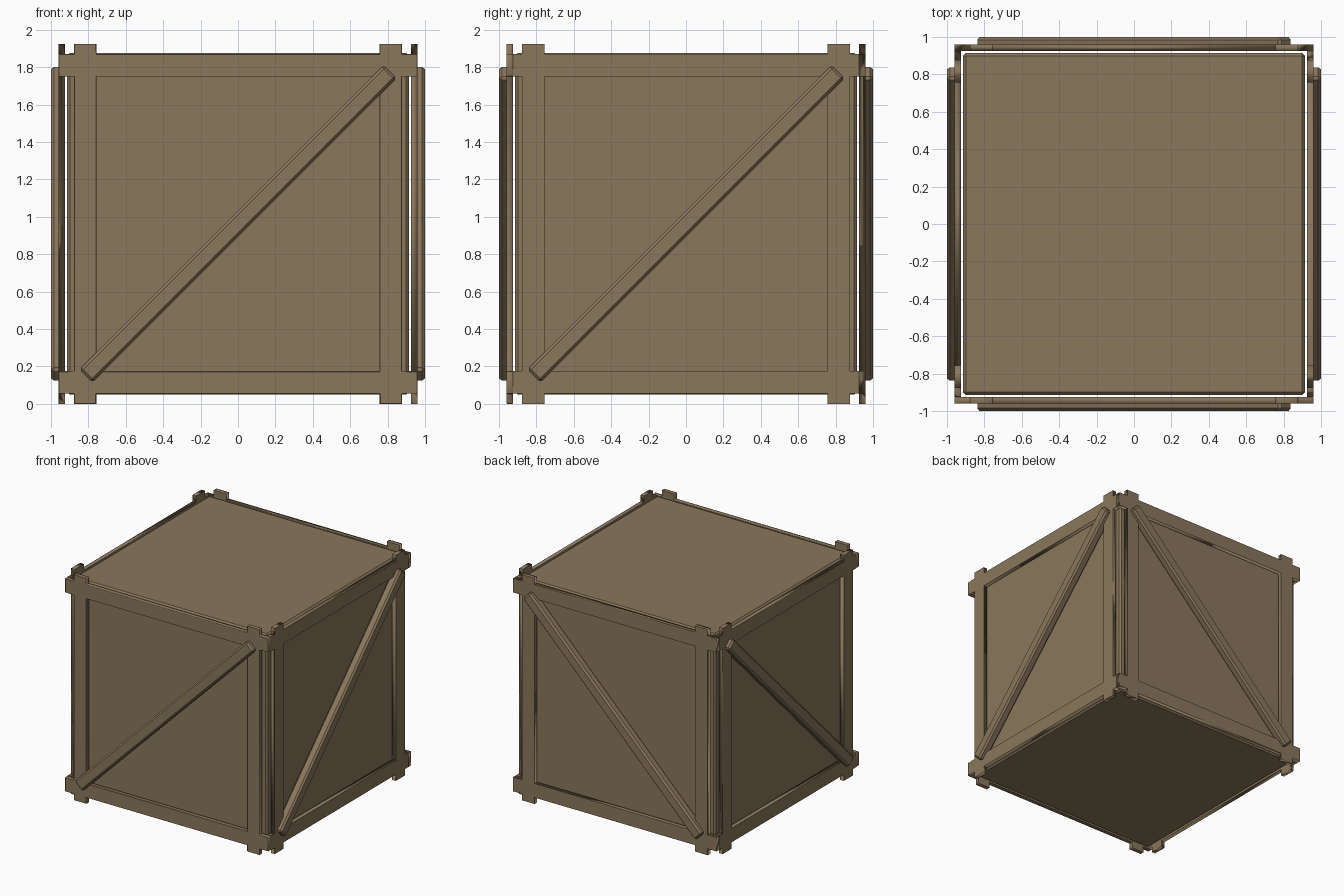
import bpy
from math import radians, pi
from mathutils import Matrix

if "Cube" in bpy.data.objects:
    bpy.data.objects.remove(bpy.data.objects["Cube"])

CZ = 0.9625                      # height of the crate's centre
wood = bpy.data.materials.new("brown_wood")
wood.diffuse_color = (0.254, 0.184, 0.107, 1)
wood.use_nodes = True
wood.node_tree.nodes["Principled BSDF"].inputs["Base Color"].default_value = wood.diffuse_color


def finish(obj, bevel):
    obj.data.materials.clear()
    obj.data.materials.append(wood)
    mod = obj.modifiers.new("edge_bevel", 'BEVEL')
    mod.width = bevel
    mod.segments = 1
    mod.limit_method = 'ANGLE'
    mod.angle_limit = radians(40)


def box(name, size, matrix, bevel):
    bpy.ops.mesh.primitive_cube_add(size=1)
    obj = bpy.context.object
    obj.name = name
    obj.data.transform(matrix @ Matrix.Diagonal((*size, 1)))
    finish(obj, bevel)
    return obj


def frame(name, end, matrix):
    # flat square frame with stile tips and rail ends sticking out
    q = [(.757, .908), (.757, .9625), (.877, .9625), (.877, .908),
         (end, .908), (end, .788), (.877, .788)]
    outer = (q + [(x, -y) for x, y in q[::-1]]
             + [(-x, -y) for x, y in q] + [(-x, y) for x, y in q[::-1]])
    inner = [(.757, .788), (.757, -.788), (-.757, -.788), (-.757, .788)]
    curve = bpy.data.curves.new(name + "_outline", 'CURVE')
    curve.dimensions = '2D'
    curve.fill_mode = 'BOTH'
    curve.extrude = 0.0175
    for loop in (outer, inner):
        sp = curve.splines.new('POLY')
        sp.points.add(len(loop) - 1)
        for p, (x, y) in zip(sp.points, loop):
            p.co = (x, y, 0, 1)
        sp.use_cyclic_u = True
    tmp = bpy.data.objects.new(name + "_tmp", curve)
    mesh = bpy.data.meshes.new_from_object(tmp)
    bpy.data.objects.remove(tmp)
    bpy.data.curves.remove(curve)
    mesh.transform(matrix)
    obj = bpy.data.objects.new(name, mesh)
    bpy.context.collection.objects.link(obj)
    # weld the caps to the rim so the bevel sees real edges
    weld = obj.modifiers.new("weld", 'WELD')
    weld.merge_threshold = 0.0005
    finish(obj, 0.003)


# inner box
box("inner_box", (1.827, 1.827, 1.824), Matrix.Translation((0, 0, CZ)), 0.014)

# four sides: frame plus diagonal brace; opposite braces are mirrored
for i, side in enumerate(("front", "right", "back", "left")):
    turn = Matrix.Translation((0, 0, CZ)) @ Matrix.Rotation(i * pi / 2, 4, 'Z')
    upright = Matrix.Rotation(pi / 2, 4, 'X')
    frame(side + "_frame", 0.96 if i % 2 == 0 else 0.925,
          turn @ Matrix.Translation((0, -0.9425, 0)) @ upright)
    slope = -pi / 4 if i < 2 else pi / 4
    box(side + "_brace", (2.30, 0.075, 0.097),
        turn @ Matrix.Translation((0, -0.9615, 0)) @ Matrix.Rotation(slope, 4, 'Y'),
        0.014)
